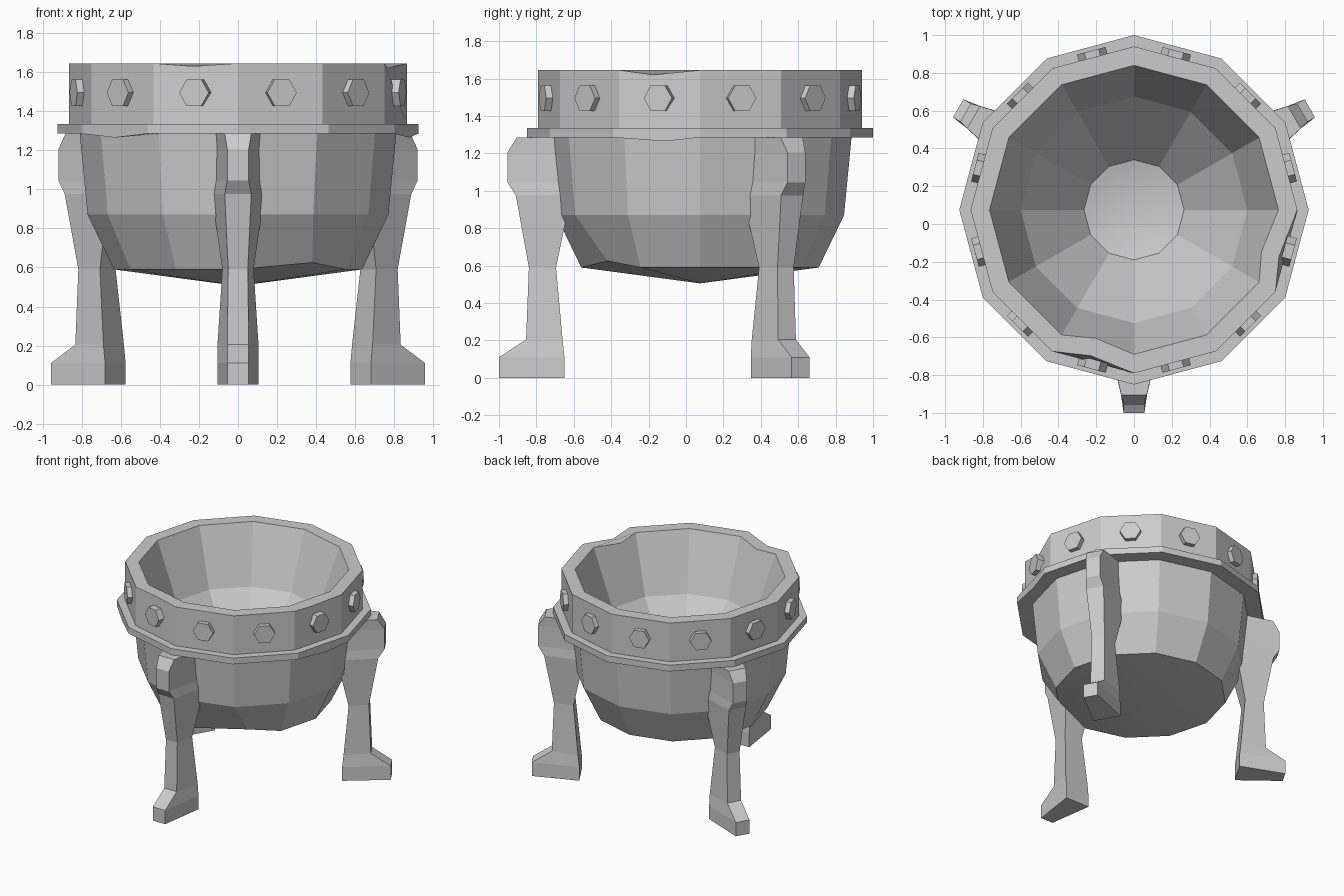
import bpy, bmesh
from math import cos, sin, pi, radians
from mathutils import Vector, Matrix

if "Cube" in bpy.data.objects:
    bpy.data.objects.remove(bpy.data.objects["Cube"])

CENTRE = Vector((0, 0.075, 0))
SIDES = 12


def finish(name, bm):
    bmesh.ops.recalc_face_normals(bm, faces=bm.faces[:])
    mesh = bpy.data.meshes.new(name)
    bm.to_mesh(mesh)
    bm.free()
    obj = bpy.data.objects.new(name, mesh)
    bpy.context.collection.objects.link(obj)
    return obj


def bridge(bm, a, b):
    n = len(a)
    for i in range(n):
        bm.faces.new((a[i], a[(i + 1) % n], b[(i + 1) % n], b[i]))


def loft(name, rings, angle):
    """Capped loft; ring points are (radial, tangential, z) about the pot axis."""
    bm = bmesh.new()
    turn = Matrix.Translation(CENTRE) @ Matrix.Rotation(angle, 4, 'Z')
    loops = [[bm.verts.new(turn @ Vector(p)) for p in ring] for ring in rings]
    for a, b in zip(loops, loops[1:]):
        bridge(bm, a, b)
    bm.faces.new(loops[0])
    bm.faces.new(loops[-1])
    return finish(name, bm)


# Pot: outer shell, flange, riveted band, rim and inner bowl in one profile
profile = [(0.635, 0.59), (0.77, 0.87), (0.81, 1.285), (0.925, 1.285),
           (0.925, 1.335), (0.865, 1.335), (0.865, 1.645), (0.765, 1.645),
           (0.60, 1.20), (0.265, 0.80)]
bm = bmesh.new()
rings = [[bm.verts.new(CENTRE + Vector((r * cos(2 * pi * i / SIDES),
                                        r * sin(2 * pi * i / SIDES), z)))
          for i in range(SIDES)] for r, z in profile]
for a, b in zip(rings, rings[1:]):
    bridge(bm, a, b)
for ring, z in ((rings[0], 0.505), (rings[-1], 0.73)):
    tip = bm.verts.new(CENTRE + Vector((0, 0, z)))
    for i in range(SIDES):
        bm.faces.new((ring[i], ring[(i + 1) % SIDES], tip))

# Dents in the rim and flange, and one knocked-in corner underneath
def dent(ring, i, factor, inward, drop):
    a, b = rings[ring][i], rings[ring][(i + 1) % SIDES]
    _, v = bmesh.utils.edge_split(bm.edges.get((a, b)), a, factor)
    out = (v.co - CENTRE) * Vector((1, 1, 0))
    v.co -= out.normalized() * inward + Vector((0, 0, drop))

for ring in (6, 7):
    dent(ring, 8, 0.45, 0.03, 0.015)
    dent(ring, 11, 0.4, 0.03, 0.025)
dent(3, 7, 0.5, 0.0, 0.02)
dent(3, 11, 0.6, 0.0, 0.02)
rings[0][10].co = (0.38, -0.42, 0.625)

pot = finish("pot", bm)
bpy.context.view_layer.objects.active = pot
pot.select_set(True)
bpy.ops.object.shade_smooth_by_angle(angle=radians(14))
pot.select_set(False)

# Three legs: (z, outer radius, outer half width, inner radius, inner half width)
sections = [(0.0, 1.075, 0.055, 0.725, 0.105),
            (0.11, 1.075, 0.055, 0.725, 0.105),
            (0.205, 0.93, 0.055, 0.735, 0.105),
            (0.59, 0.915, 0.05, 0.77, 0.08),
            (0.975, 0.985, 0.068, 0.69, 0.135),
            (1.045, 1.03, 0.055, 0.69, 0.125),
            (1.205, 1.03, 0.055, 0.69, 0.125),
            (1.285, 0.98, 0.068, 0.69, 0.132)]
leg_rings = [[(ro, -f, z), (ro, f, z), (ri, w, z), (ri, -w, z)]
             for z, ro, f, ri, w in sections]
for name, deg in (("front_leg", -90), ("right_leg", 30), ("left_leg", 150)):
    loft(name, leg_rings, radians(deg))

# Hexagonal studs, one on each side of the band
stud = [[(r, 0.078 * cos(k * pi / 3), 1.495 + 0.078 * sin(k * pi / 3))
         for k in range(6)] for r in (0.82, 0.872)]
for i in range(SIDES):
    loft(f"stud_{i + 1}", stud, radians(15 + 30 * i))
